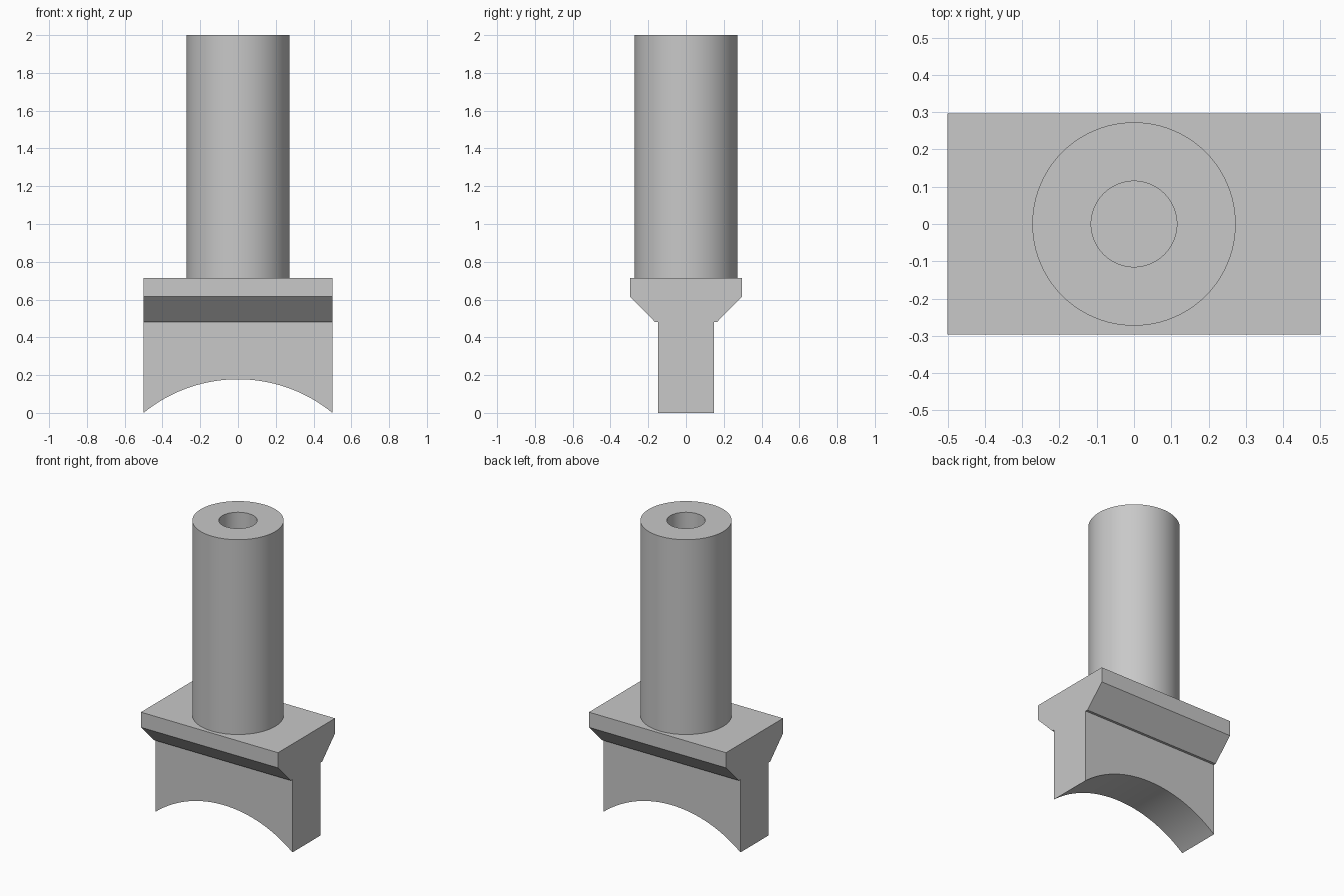
import bpy, bmesh, math
from mathutils import Vector

if "Cube" in bpy.data.objects:
    bpy.data.objects.remove(bpy.data.objects["Cube"], do_unlink=True)

# Single matte grey
grey = bpy.data.materials.new("plain grey")
grey.use_nodes = True
colour = (0.58, 0.58, 0.58, 1)
grey.diffuse_color = colour
grey.node_tree.nodes["Principled BSDF"].inputs["Base Color"].default_value = colour


def finish(name, bm):
    bmesh.ops.recalc_face_normals(bm, faces=bm.faces[:])
    mesh = bpy.data.meshes.new(name)
    bm.to_mesh(mesh)
    bm.free()
    mesh.materials.append(grey)
    obj = bpy.data.objects.new(name, mesh)
    bpy.context.collection.objects.link(obj)
    bpy.ops.object.select_all(action="DESELECT")
    obj.select_set(True)
    bpy.context.view_layer.objects.active = obj
    bpy.ops.object.shade_smooth_by_angle(angle=math.radians(30))
    return obj


def prism(name, points, along):
    """Extrude a closed outline by the vector along."""
    bm = bmesh.new()
    face = bm.faces.new([bm.verts.new(p) for p in points])
    new = bmesh.ops.extrude_face_region(bm, geom=[face])["geom"]
    bmesh.ops.translate(bm, vec=Vector(along),
                        verts=[v for v in new if isinstance(v, bmesh.types.BMVert)])
    return finish(name, bm)


HALF, WEB_Y, LEDGE_Z, TOP_Z = 0.5, 0.147, 0.48, 0.715

# Saddle web: rectangle with an arched underside
RISE = 0.178
radius = (HALF ** 2 + RISE ** 2) / (2 * RISE)
sweep = math.asin(HALF / radius)
STEPS = 40
arch = []
for i in range(STEPS + 1):
    a = sweep * (2 * i / STEPS - 1)
    arch.append((radius * math.sin(a), -WEB_Y, RISE - radius + radius * math.cos(a)))
prism("saddle_web", arch + [(HALF, -WEB_Y, LEDGE_Z), (-HALF, -WEB_Y, LEDGE_Z)],
      (0, 2 * WEB_Y, 0))

# Flange: block with chamfered lower edges
side = [(0.163, LEDGE_Z), (0.297, 0.615), (0.297, TOP_Z)]
outline = side + [(-y, z) for y, z in reversed(side)]
prism("flange", [(-HALF, y, z) for y, z in outline], (2 * HALF, 0, 0))

# Hollow post: a wall profile spun about z, with a floor in the bore
OUTER, BORE = 0.273, 0.115
SIDES = 96
bm = bmesh.new()
wall = [(OUTER, TOP_Z), (OUTER, 2), (BORE, 2), (BORE, TOP_Z + 0.002), (0, TOP_Z + 0.002)]
verts = [bm.verts.new((r, 0, z)) for r, z in wall]
edges = [bm.edges.new(pair) for pair in zip(verts, verts[1:])]
bmesh.ops.spin(bm, geom=verts + edges, cent=(0, 0, 0), axis=(0, 0, 1),
               angle=math.tau, steps=SIDES, use_duplicate=False)
bmesh.ops.remove_doubles(bm, verts=bm.verts[:], dist=0.0001)
finish("hollow_post", bm)
